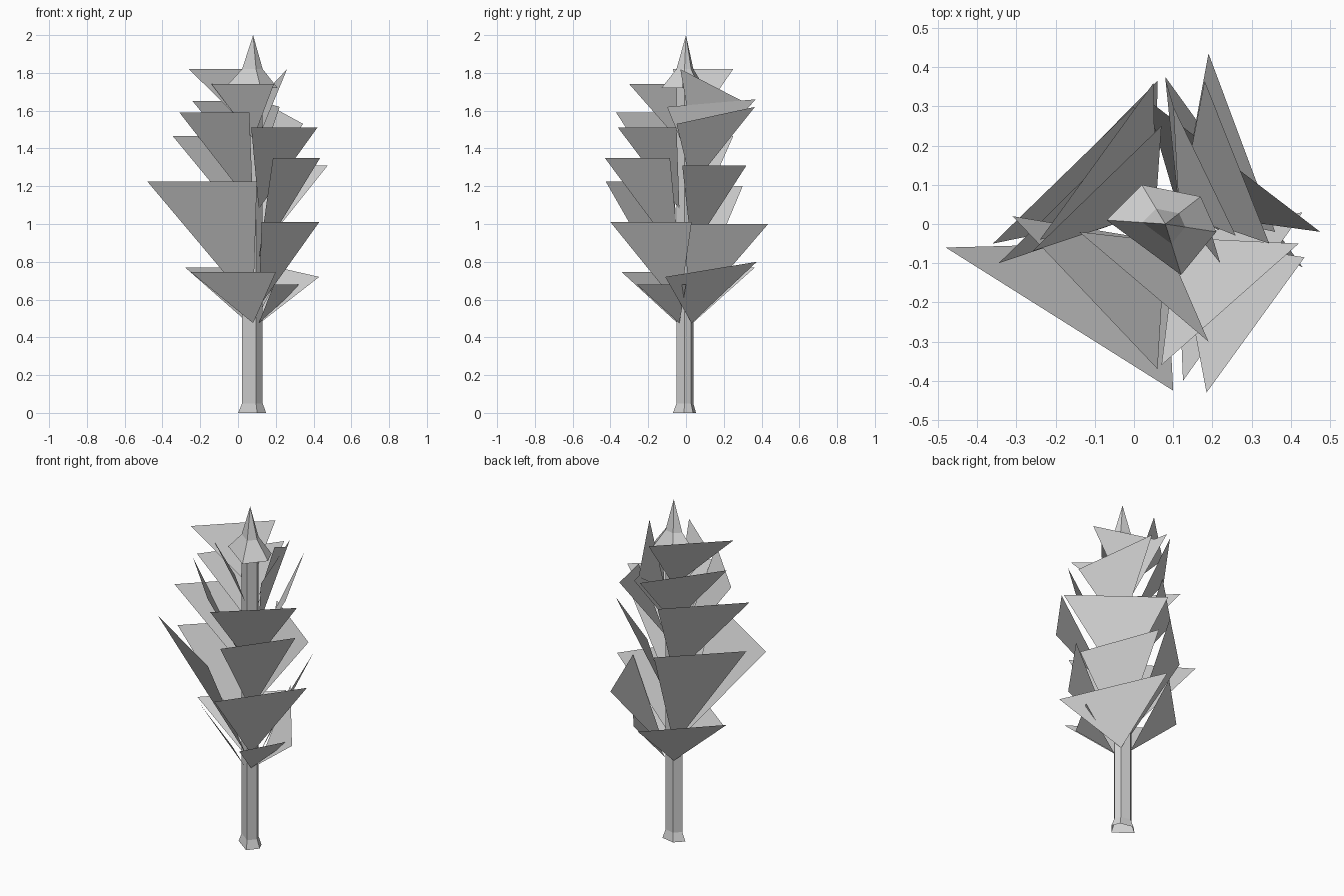
import bpy, bmesh
from mathutils import Vector

if "Cube" in bpy.data.objects:
    bpy.data.objects.remove(bpy.data.objects["Cube"])

# One flat grey for the whole tree
grey = bpy.data.materials.new("plain_grey")
grey.diffuse_color = (0.66, 0.66, 0.66, 1)
grey.use_nodes = True
grey.node_tree.nodes["Principled BSDF"].inputs["Base Color"].default_value = grey.diffuse_color

AXIS = Vector((0.08, 0.0, 0.0))
# Irregular five-sided cross-section, relative to the trunk axis
SECTION = [(-0.15, 0.01), (-0.06, 0.10), (0.09, 0.07), (0.13, -0.02), (0.04, -0.13)]
TRUNK = 0.39  # section scale along the trunk


def make_object(name, bm):
    mesh = bpy.data.meshes.new(name)
    bm.to_mesh(mesh)
    bm.free()
    mesh.materials.append(grey)
    obj = bpy.data.objects.new(name, mesh)
    bpy.context.collection.objects.link(obj)
    return obj


def loft(name, rings, tip=None):
    """Stack scaled cross-sections given as (scale, z), optionally ending in a point."""
    bm = bmesh.new()
    n = len(SECTION)
    loops = [[bm.verts.new(AXIS + Vector((x * s, y * s, z))) for x, y in SECTION]
             for s, z in rings]
    for low, high in zip(loops, loops[1:]):
        for i in range(n):
            j = (i + 1) % n
            bm.faces.new((low[i], low[j], high[j], high[i]))
    if tip is not None:
        point = bm.verts.new(AXIS + Vector((0, 0, tip)))
        for i in range(n):
            bm.faces.new((loops[-1][i], loops[-1][(i + 1) % n], point))
    return make_object(name, bm)


def leaf(name, root_xy, root_z, a, b):
    """Flat triangular branch from the trunk surface to two outer corners."""
    bm = bmesh.new()
    points = [Vector((*root_xy, root_z)), Vector(a), Vector(b)]
    face = bm.faces.new([bm.verts.new(p) for p in points])
    face.normal_update()
    if face.normal.z < 0:
        face.normal_flip()
    return make_object(name, bm)


# Open trunk with flared foot, running into the pointed crown
loft("trunk", [(0.53, 0.0), (TRUNK, 0.05), (TRUNK, 1.72)])
loft("crown_spike", [(TRUNK, 1.72), (1.0, 1.72), (TRUNK, 1.82)], tip=2.0)

# Branches by side, bottom to top: root height, two outer corners
front_left = [
    (0.475, (-0.25, 0.0, 0.745), (0.20, -0.34, 0.745)),
    (0.56, (-0.48, -0.06, 1.225), (0.10, -0.425, 1.225)),
    (1.09, (-0.31, 0.02, 1.59), (0.06, -0.37, 1.59)),
    (1.45, (-0.14, -0.02, 1.74), (0.19, -0.30, 1.74)),
]
front_right = [
    (0.475, (0.19, -0.26, 0.68), (0.335, 0.0, 0.68)),
    (0.56, (0.125, -0.40, 1.01), (0.43, 0.03, 1.01)),
    (0.82, (0.185, -0.43, 1.35), (0.435, -0.085, 1.35)),
    (1.08, (0.07, -0.36, 1.51), (0.42, -0.05, 1.51)),
]
back_left = [
    (0.475, (-0.28, 0.02, 0.77), (0.06, 0.365, 0.77)),
    (0.57, (-0.36, -0.05, 1.20), (0.0, 0.30, 1.20)),
    (0.98, (-0.345, -0.10, 1.465), (0.01, 0.25, 1.465)),
    (1.29, (-0.24, -0.04, 1.65), (0.05, 0.36, 1.65)),
    (1.51, (-0.26, -0.07, 1.82), (0.07, 0.25, 1.82)),
]
back_right = [
    (0.475, (0.43, -0.11, 0.72), (0.08, 0.375, 0.80)),
    (0.53, (0.36, -0.02, 1.00), (0.19, 0.435, 1.00)),
    (0.86, (0.475, -0.02, 1.31), (0.03, 0.32, 1.31)),
    (1.20, (0.345, -0.05, 1.53), (0.18, 0.365, 1.62)),
    (1.30, (0.22, -0.10, 1.62), (0.08, 0.37, 1.66)),
    (1.47, (0.26, -0.03, 1.82), (0.10, 0.30, 1.65)),
]
# Each side's roots sit on the trunk surface
sides = {
    "front_left": ((0.08, -0.045), front_left),
    "front_right": ((0.11, -0.035), front_right),
    "back_left": ((0.055, 0.035), back_left),
    "back_right": ((0.115, 0.03), back_right),
}
for side, (root, rows) in sides.items():
    for i, row in enumerate(rows):
        leaf(f"branch_{side}_{i + 1}", root, *row)
